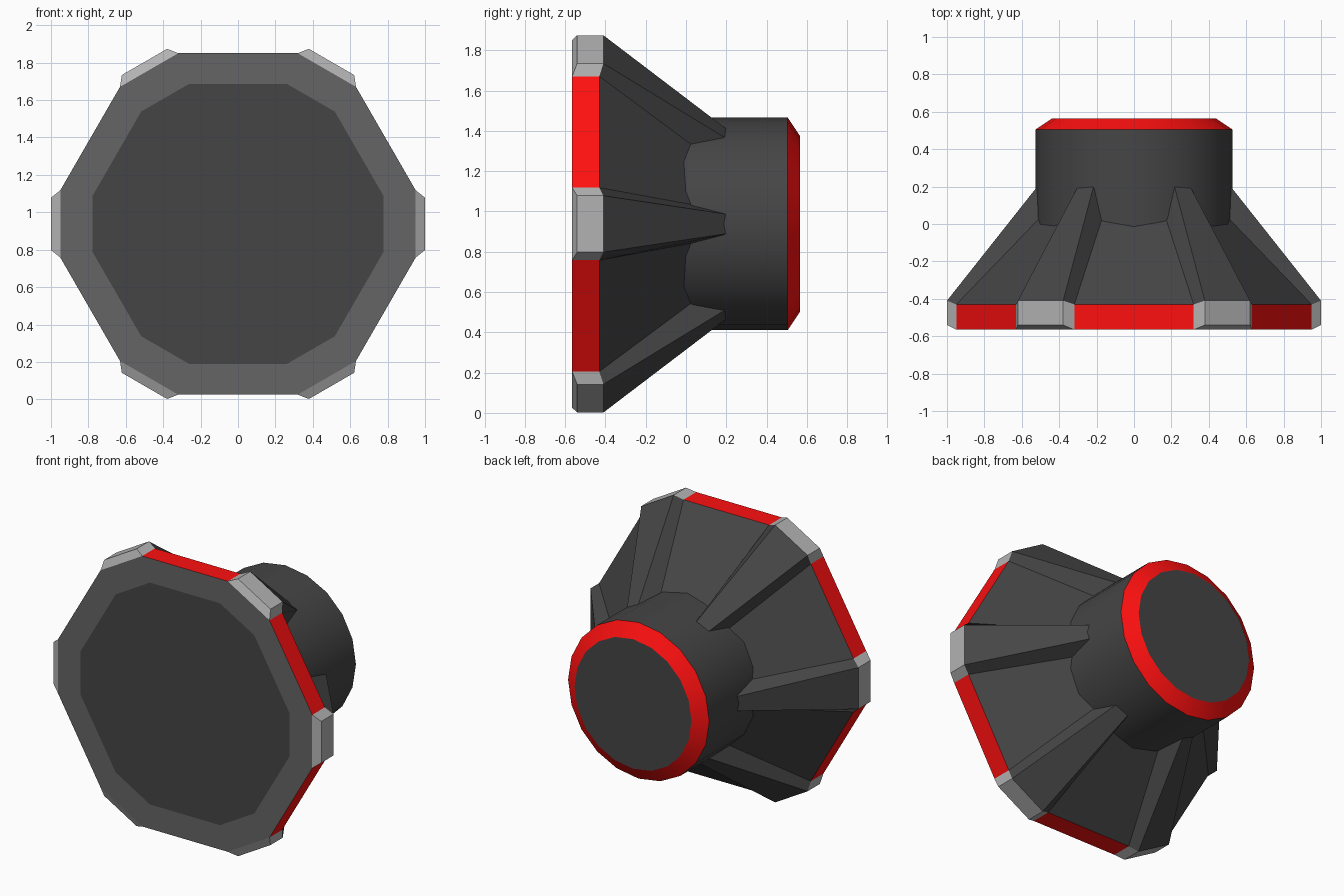
import bpy, bmesh
from math import sin, cos, pi, radians

if "Cube" in bpy.data.objects:
    bpy.data.objects.remove(bpy.data.objects["Cube"])

CZ = 0.938  # height of the main axis


def material(name, rgb):
    m = bpy.data.materials.new(name)
    m.diffuse_color = (*rgb, 1)
    m.use_nodes = True
    m.node_tree.nodes["Principled BSDF"].inputs["Base Color"].default_value = m.diffuse_color
    return m


DARK = material("dark_grey", (0.06, 0.06, 0.06))
MID = material("mid_grey", (0.13, 0.13, 0.13))
LIGHT = material("light_grey", (0.45, 0.45, 0.45))
RED = material("red", (1.0, 0.005, 0.005))
MATS = [DARK, MID, LIGHT, RED]


def finish(bm, name):
    bmesh.ops.recalc_face_normals(bm, faces=bm.faces)
    me = bpy.data.meshes.new(name)
    bm.to_mesh(me)
    bm.free()
    for m in MATS:
        me.materials.append(m)
    ob = bpy.data.objects.new(name, me)
    bpy.context.collection.objects.link(ob)
    return ob


def face(bm, verts, mat):
    bm.faces.new(verts).material_index = mat


def hex_ring(bm, inner, outer=None):
    """Six corners; each profile is (radius, half width, y)."""
    verts = []
    for k in range(6):
        a = k * pi / 3
        pts = [(inner, -1), (inner, 1)]
        if outer:
            pts[1:1] = [(outer, -1), (outer, 1)]
        for (r, t, y), s in pts:
            verts.append(bm.verts.new((r * cos(a) - s * t * sin(a), y,
                                       CZ + r * sin(a) + s * t * cos(a))))
    return verts


# Hexagonal horn: front plate, bumpers, red rim panels and ribbed rear cone
bm = bmesh.new()
disc = hex_ring(bm, (0.779, 0.148, -0.565))
front = hex_ring(bm, (0.95, 0.18, -0.565), (1.0, 0.14, -0.54))
rim = hex_ring(bm, (0.95, 0.18, -0.43), (1.0, 0.14, -0.41))
tail = hex_ring(bm, (0.439, 0.083, 0.10), (0.4775, 0.041, 0.25))
edge = [v for i, v in enumerate(front) if i % 4 in (0, 3)]
face(bm, disc, 0)
for i in range(12):
    j = (i + 1) % 12
    face(bm, (disc[i], disc[j], edge[j], edge[i]), 1)
for k in range(6):
    face(bm, front[4 * k:4 * k + 4], 2)
for i in range(24):
    j = (i + 1) % 24
    face(bm, (front[i], front[j], rim[j], rim[i]), 3 if i % 4 == 3 else 2)
    face(bm, (rim[i], rim[j], tail[j], tail[i]), 0)
face(bm, tail, 0)
finish(bm, "horn_body")

# Rear barrel with a red chamfered end
bm = bmesh.new()
N = 20
rings = [[bm.verts.new((r * cos(2 * pi * i / N), y, CZ + r * sin(2 * pi * i / N)))
          for i in range(N)]
         for r, y in ((0.527, -0.1), (0.527, 0.505), (0.437, 0.565))]
for n, mat in ((0, 0), (1, 3)):
    for i in range(N):
        j = (i + 1) % N
        face(bm, (rings[n][i], rings[n][j], rings[n + 1][j], rings[n + 1][i]), mat)
face(bm, rings[0], 0)
face(bm, rings[2], 0)
barrel = finish(bm, "rear_barrel")
bpy.context.view_layer.objects.active = barrel
barrel.select_set(True)
bpy.ops.object.shade_smooth_by_angle(angle=radians(30))
